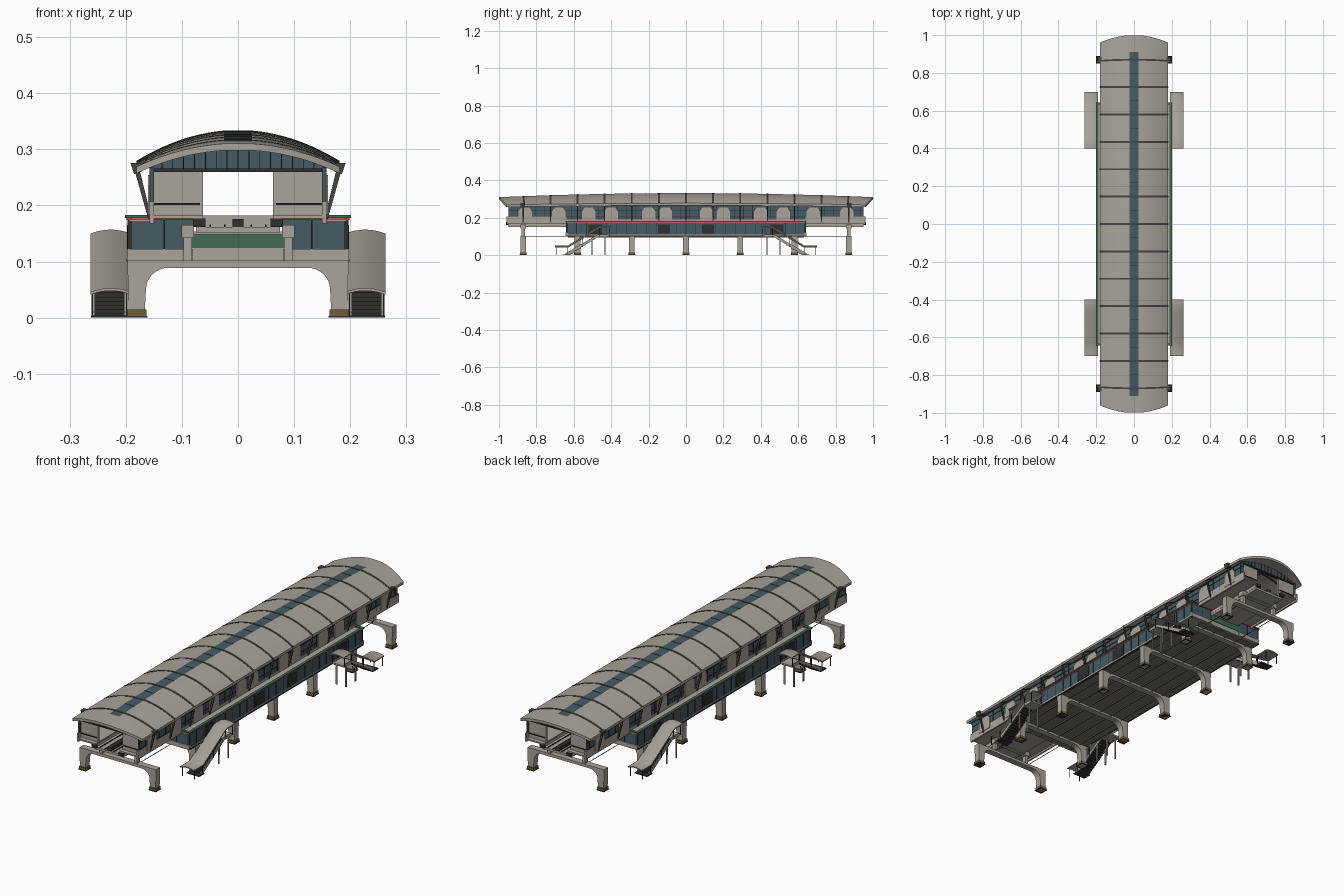
import bpy, bmesh, math
from mathutils import Vector

old = bpy.data.objects.get("Cube")
if old:
    bpy.data.objects.remove(old, do_unlink=True)


def material(name, r, g, b):
    m = bpy.data.materials.new(name)
    m.use_nodes = True
    m.diffuse_color = (r, g, b, 1)
    m.node_tree.nodes["Principled BSDF"].inputs["Base Color"].default_value = (r, g, b, 1)
    return m


GREY = material("warm_concrete", 0.40, 0.37, 0.32)
DECK = material("deck_grey", 0.20, 0.18, 0.155)
RIB = material("rib_grey", 0.06, 0.058, 0.052)
GLASS = material("blue_glass", 0.06, 0.106, 0.13)
DARK = material("dark_steel", 0.03, 0.03, 0.028)
GREEN = material("green_panel", 0.055, 0.145, 0.09)
RED = material("red_line", 0.50, 0.04, 0.03)
BROWN = material("brown_footing", 0.16, 0.11, 0.035)
BOTH = (1, -1)


def finish(name, bm, *mats, smooth=False):
    bmesh.ops.recalc_face_normals(bm, faces=bm.faces)
    me = bpy.data.meshes.new(name)
    bm.to_mesh(me)
    bm.free()
    for m in mats:
        me.materials.append(m)
    ob = bpy.data.objects.new(name, me)
    bpy.context.collection.objects.link(ob)
    if smooth:
        bpy.ops.object.select_all(action='DESELECT')
        ob.select_set(True)
        bpy.context.view_layer.objects.active = ob
        bpy.ops.object.shade_smooth_by_angle(angle=math.radians(35))


def boxes(name, mat, items, mx=False, my=False):
    """Boxes given as x, y and z ranges, optionally mirrored."""
    bm = bmesh.new()
    for x0, x1, y0, y1, z0, z1 in items:
        for sx in BOTH if mx else (1,):
            for sy in BOTH if my else (1,):
                for v in bmesh.ops.create_cube(bm, size=1)["verts"]:
                    v.co = ((v.co.x * (x1 - x0) + (x0 + x1) / 2) * sx,
                            (v.co.y * (y1 - y0) + (y0 + y1) / 2) * sy,
                            v.co.z * (z1 - z0) + (z0 + z1) / 2)
    finish(name, bm, mat)


def slab(bm, pts, offset):
    """Extrude a flat outline along a vector."""
    f = bm.faces.new([bm.verts.new(p) for p in pts])
    out = bmesh.ops.extrude_face_region(bm, geom=[f], use_keep_orig=True)["geom"]
    bmesh.ops.translate(bm, vec=offset, verts=[g for g in out if isinstance(g, bmesh.types.BMVert)])


def sheet(bm, rows, drop):
    """Closed shell between a grid of points and its copy lowered by drop."""
    layers = [[[bm.verts.new(Vector(p) - Vector((0, 0, d))) for p in r] for r in rows] for d in (0, drop)]
    n, m = len(rows) - 1, len(rows[0]) - 1
    for g in layers:
        for i in range(n):
            for j in range(m):
                bm.faces.new((g[i][j], g[i + 1][j], g[i + 1][j + 1], g[i][j + 1]))
    a, b = layers
    for i in range(n):
        for j in (0, m):
            bm.faces.new((a[i][j], a[i + 1][j], b[i + 1][j], b[i][j]))
    for j in range(m):
        for i in (0, n):
            bm.faces.new((a[i][j], a[i][j + 1], b[i][j + 1], b[i][j]))


# Bowed barrel roof with a glazed ridge strip
def roof_point(x, s, lift=0):
    t = (x / 0.181) ** 2
    y = s * (1 - 0.04 * t * s ** 12)
    return x, y, 0.333 - 0.022 * s * s * (1 - 0.6 * t) - 0.055 * t + lift


half = [0.025 + 0.156 * i / 10 for i in range(11)]
xs = [-x for x in reversed(half)] + half
ys = [-1, -0.955] + [-0.91 + 1.82 * i / 26 for i in range(27)] + [0.955, 1]
bm = bmesh.new()
sheet(bm, [[roof_point(x, s) for x in xs] for s in ys], 0.012)
for f in bm.faces:
    c = f.calc_center_median()
    if abs(c.x) < 0.02 and abs(c.y) < 0.91:
        f.material_index = 1
finish("roof", bm, GREY, GLASS, smooth=True)

# Roof ribs and skylight bars
ribs = [-0.87 + 0.145 * i for i in range(13)]
bm = bmesh.new()
for y in ribs:
    sheet(bm, [[roof_point(x, y + d, 0.0015) for x in xs] for d in (-0.005, 0.005)], 0.016)
finish("roof_ribs", bm, RIB, smooth=True)
bm = bmesh.new()
for y in ribs[:-1]:
    sheet(bm, [[roof_point(x, y + d, 0.001) for x in (-0.025, 0.025)] for d in (0.0715, 0.0735)], 0.004)
finish("skylight_bars", bm, DARK)

# Leaning struts under every rib, with wider brackets on the end frames
bm = bmesh.new()
brackets = bmesh.new()
for s in BOTH:
    for y in ribs:
        outline = [(0.154, 0.176), (0.16, 0.176), (0.183, 0.258), (0.176, 0.266)]
        slab(bm, [(s * x, y - 0.003, z) for x, z in outline], (0, 0.006, 0))
    for sy in BOTH:
        outline = [(0.172, 0.276), (0.192, 0.276), (0.185, 0.256), (0.172, 0.26)]
        slab(brackets, [(s * x, sy * 0.86, z) for x, z in outline], (0, sy * 0.025, 0))
finish("roof_struts", bm, RIB)
finish("end_frame_brackets", brackets, RIB)

# Gable glazing with mullions and a bottom beam
bm = bmesh.new()
bars = []
for s in BOTH:
    top = [-0.155 + 0.31 * i / 16 for i in range(17)]
    edge = [(x, s * 0.94, roof_point(x, 0.94)[2] - 0.01) for x in top]
    slab(bm, [(-0.155, s * 0.94, 0.262)] + edge + [(0.155, s * 0.94, 0.262)], (0, -0.006 * s, 0))
    bars += [(p[0] - 0.0007, p[0] + 0.0007, s * 0.941 - 0.002, s * 0.941 + 0.002, 0.262, p[2]) for p in edge]
finish("gable_glass", bm, GLASS)
boxes("gable_mullions", DARK, bars)
boxes("gable_beam", DARK, [(-0.155, 0.155, 0.932, 0.946, 0.26, 0.266)], my=True)

# Platforms, end walls and track girder
boxes("platforms", GREY, [(0.062, 0.158, -0.96, 0.96, 0.177, 0.183)], True)
boxes("end_walls", GREY, [(0.062, 0.155, 0.93, 0.94, 0.183, 0.262)], True, True)
boxes("end_wall_rails", DARK, [(0.068, 0.15, 0.94, 0.945, 0.201, 0.204)], True, True)
boxes("track_girder", GREY, [(-0.075, 0.075, -0.95, 0.95, 0.152, 0.162)])
boxes("girder_webs", GREY, [(0.066, 0.076, -0.95, 0.95, 0.162, 0.177)], True)
boxes("track_crossing", GREY, [(-0.062, 0.062, -0.02, 0.02, 0.162, 0.182)])
boxes("rails", DARK, [(x, x + 0.003, -0.95, 0.95, 0.162, 0.166) for x in (0.022, 0.048)], True)
boxes("track_equipment", DARK, [(-0.01, 0.01, -0.95, 0.95, 0.162, 0.176)])
boxes("platform_buffers", DARK, [(0.058, 0.08, 0.95, 0.962, 0.162, 0.177)], True, True)

# Platform side walls: grey dado, glazing band, grey bays and mullions
boxes("side_dado", GREY, [(0.15, 0.158, 0.64, 0.96, 0.168, 0.207)], True, True)
boxes("side_dado_middle", GREY, [(0.15, 0.158, -0.64, 0.64, 0.182, 0.19)], True)
boxes("side_windows", GLASS, [(0.151, 0.156, 0.64, 0.95, 0.207, 0.268)], True, True)
boxes("side_windows_middle", GLASS, [(0.151, 0.156, -0.64, 0.64, 0.19, 0.268)], True)
boxes("window_mullions", DARK, [(0.15, 0.158, y, y + 0.003, 0.19, 0.268)
                                for y in [-0.95 + 0.0483 * i for i in range(40)]], True)
boxes("window_rails", DARK, [(0.15, 0.158, -0.95, 0.95, z, z + 0.003) for z in (0.207, 0.24, 0.262)], True)
bm = bmesh.new()
for s in BOTH:
    for y in (0.11, 0.2, 0.4, 0.52, 0.68, 0.86):
        for sy in BOTH:
            bay = [(-0.036, 0.184), (0.036, 0.184), (0.036, 0.235), (0.022, 0.254), (-0.022, 0.254), (-0.036, 0.235)]
            slab(bm, [(s * 0.149, sy * y + a, z) for a, z in bay], (s * 0.011, 0, 0))
finish("side_bays", bm, GREY)

# Concourse below the platforms
boxes("concourse_floor", GREY, [(-0.197, 0.197, -0.64, 0.64, 0.102, 0.112)])
boxes("concourse_underside", DECK, [(-0.19, 0.19, -0.63, 0.63, 0.099, 0.102)])
boxes("floor_beams", DECK, [(x, x + 0.006, -0.63, 0.63, 0.094, 0.1) for x in (0.03, 0.09, 0.15)], True)
boxes("concourse_sills", GREY, [(0.08, 0.198, 0.634, 0.643, 0.102, 0.122)], True, True)
boxes("concourse_side_glass", GLASS, [(0.19, 0.195, -0.638, 0.638, 0.11, 0.174)], True)
boxes("concourse_end_glass", GLASS, [(0.08, 0.195, 0.632, 0.638, 0.12, 0.174)], True, True)
boxes("concourse_end_panel", GREEN, [(-0.082, 0.082, 0.632, 0.642, 0.124, 0.15)], my=True)
boxes("concourse_end_base", GREY, [(-0.082, 0.082, 0.632, 0.64, 0.102, 0.124)], my=True)
boxes("concourse_roof", GREY, [(0.155, 0.197, -0.64, 0.64, 0.172, 0.178)], True)
boxes("concourse_coping", GREEN, [(0.188, 0.201, -0.642, 0.642, 0.178, 0.183)], True)
boxes("concourse_end_coping", GREEN, [(0.158, 0.2, 0.63, 0.644, 0.178, 0.183)], True, True)
boxes("red_band", RED, [(0.188, 0.199, -0.641, 0.641, 0.174, 0.178)], True)
boxes("red_end_band", RED, [(0.076, 0.199, 0.63, 0.641, 0.174, 0.177)], True, True)
boxes("concourse_mullions", DARK, [(0.189, 0.197, y, y + 0.003, 0.11, 0.174)
                                   for y in [-0.64 + 0.0532 * i for i in range(25)]], True)
boxes("concourse_end_mullions", DARK, [(x, x + 0.003, 0.631, 0.641, 0.122, 0.174) for x in (0.13, 0.193)], True, True)
boxes("concourse_bottom_trim", DARK, [(0.19, 0.199, -0.64, 0.64, 0.1, 0.105)], True)
boxes("concourse_vents", DARK, [(0.19, 0.198, 0.085, 0.15, 0.115, 0.165),
                                (0.19, 0.198, 0.45, 0.52, 0.112, 0.165)], True, True)

# Portal piers with rounded inner corners
outline = [(0.195, 0), (0.197, 0.102), (-0.197, 0.102), (-0.195, 0), (-0.167, 0)]
arc = [(0.164 - 0.04 * (1 - math.cos(a)), 0.05 + 0.039 * math.sin(a))
       for a in [math.pi / 2 * i / 8 for i in range(9)]]
outline += [(-x, z) for x, z in arc] + arc[::-1] + [(0.167, 0)]
piers = [-0.87, -0.58, -0.29, 0, 0.29, 0.58, 0.87]
bm = bmesh.new()
for y in piers:
    slab(bm, [(x, y - 0.015, z) for x, z in outline], (0, 0.03, 0))
finish("portal_piers", bm, GREY, smooth=True)
boxes("pier_footings", BROWN, [(0.163, 0.198, y - 0.018, y + 0.018, 0.003, 0.015) for y in piers], True)
boxes("pier_base_plates", DARK, [(0.161, 0.2, y - 0.02, y + 0.02, 0, 0.003) for y in piers], True)
boxes("end_pier_pedestals", GREY, [(0.082, 0.097, 0.86, 0.88, 0.1, 0.15),
                                   (0.078, 0.101, 0.855, 0.885, 0.142, 0.165)], True, True)
boxes("end_crossbeam", GREY, [(-0.1, 0.1, 0.86, 0.88, 0.148, 0.154)], my=True)
boxes("service_cables", DARK, [(0.098, 0.1, 0.64, 0.87, 0.1, 0.102)], True, True)

# Four covered staircases descending towards the ends
canopy = [(0.40, 0.150), (0.46, 0.150), (0.63, 0.046), (0.70, 0.046)]
bm = bmesh.new()
stringers = bmesh.new()
for s in BOTH:
    for sy in BOTH:
        across = [(0.191 + 0.0715 * i / 8, 0.007 * (1 - (i / 4 - 1) ** 2)) for i in range(9)]
        sheet(bm, [[(s * x, sy * y, z + h) for x, h in across] for y, z in canopy], 0.005)
        for x in (0.199, 0.255):
            side = [(0.42, 0.112), (0.47, 0.112), (0.645, 0.01), (0.645, 0), (0.63, 0), (0.47, 0.098), (0.42, 0.098)]
            slab(stringers, [(s * x, sy * y, z) for y, z in side], (s * 0.004, 0, 0))
finish("stair_canopies", bm, GREY, smooth=True)
finish("stair_stringers", stringers, GREY)
n = 14
boxes("stair_treads", DARK, [(0.202, 0.256, 0.63 - 0.16 * (i + 1) / n, 0.634 - 0.16 * i / n,
                              0.104 * i / n, 0.104 * (i + 1) / n) for i in range(n)], True, True)
boxes("stair_landings", GREY, [(0.195, 0.258, 0.41, 0.475, 0.1, 0.108)], True, True)
boxes("stair_posts", GREY, [(x, x + 0.006, y, y + 0.006, 0, z) for x in (0.202, 0.25)
                            for y, z in ((0.43, 0.1), (0.5, 0.085))], True, True)
boxes("canopy_posts", DARK, [(x, x + 0.003, y, y + 0.003, z0, z) for x in (0.197, 0.258)
                             for y, z0, z in ((0.41, 0.1, 0.148), (0.46, 0.1, 0.148), (0.55, 0.05, 0.092),
                                              (0.63, 0, 0.044), (0.69, 0, 0.044))], True, True)
boxes("stair_footings", DARK, [(0.197, 0.262, 0.62, 0.66, 0, 0.004)], True, True)
